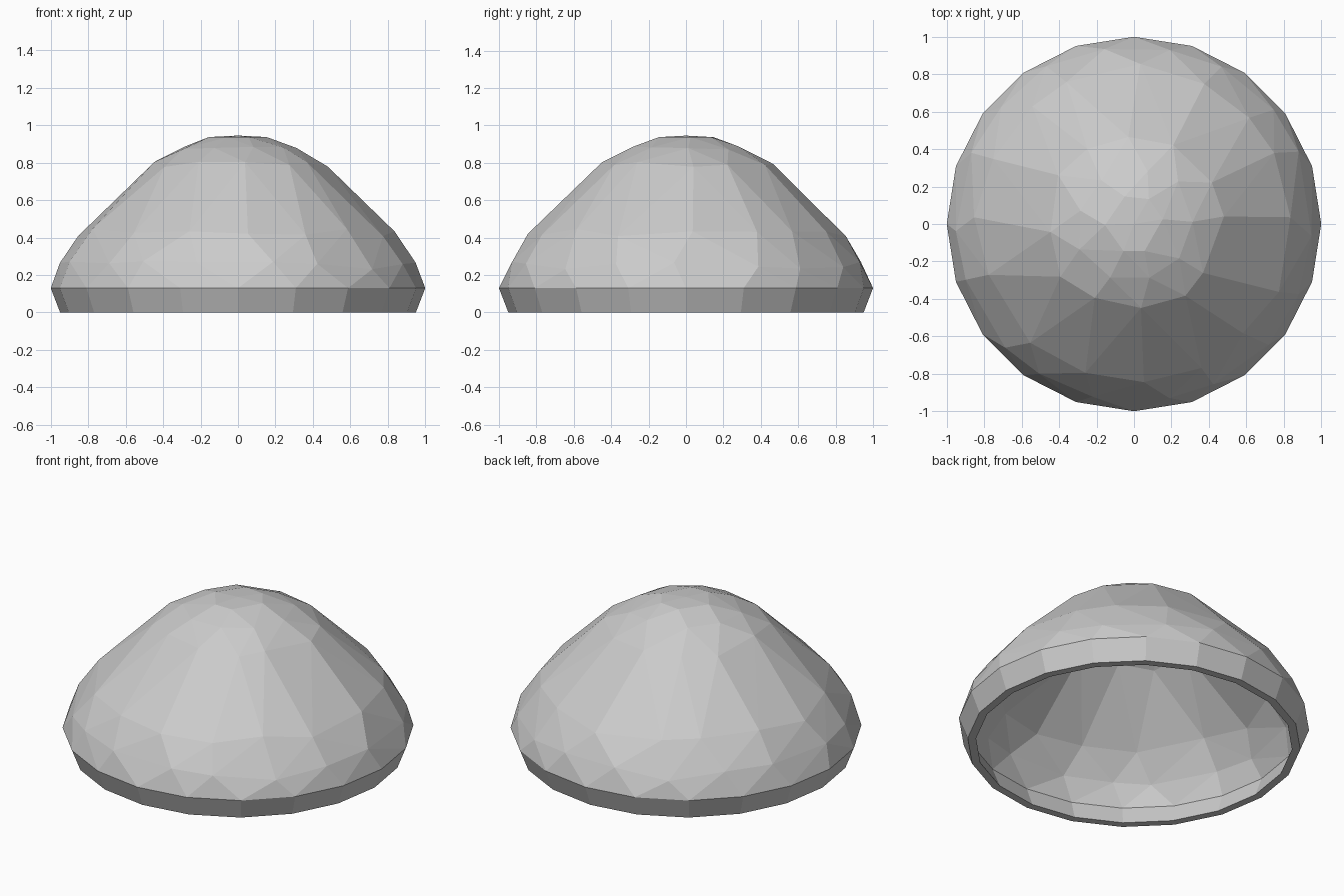
import bpy, bmesh, math, random

if "Cube" in bpy.data.objects:
    bpy.data.objects.remove(bpy.data.objects["Cube"])

random.seed(4)

# Dome profile (radius, height), from rim to crown
PROFILE = [(1.0, 0.13), (0.955, 0.26), (0.84, 0.43), (0.465, 0.795),
           (0.31, 0.88), (0.155, 0.937), (0.0, 0.945)]


def height_at(r):
    for (r0, z0), (r1, z1) in zip(PROFILE, PROFILE[1:]):
        if r1 <= r <= r0:
            t = (r0 - r) / (r0 - r1)
            return z0 + t * (z1 - z0)
    return PROFILE[-1][1]


def ring(bm, radius, count, z=None, jitter=0.0, spread=0.0):
    for i in range(count):
        a = math.tau * (i + random.uniform(-jitter, jitter)) / count
        r = radius + random.uniform(-spread, spread)
        h = height_at(r) if z is None else z
        bm.verts.new((r * math.cos(a), r * math.sin(a), h))


bm = bmesh.new()

# Regular 20-sided rim, irregular facets above
ring(bm, 0.95, 20, z=0.0)
ring(bm, 1.0, 20, z=0.13)
ring(bm, 0.955, 18, jitter=0.2, spread=0.01)
ring(bm, 0.84, 16, jitter=0.2, spread=0.02)
ring(bm, 0.465, 12, jitter=0.2, spread=0.02)
ring(bm, 0.31, 9, jitter=0.2, spread=0.02)
ring(bm, 0.155, 6, jitter=0.2)
bm.verts.new((0, 0, 0.945))
bmesh.ops.convex_hull(bm, input=bm.verts[:])
bmesh.ops.delete(bm, geom=[v for v in bm.verts if not v.link_faces], context='VERTS')

# Open the underside
under = [f for f in bm.faces if all(v.co.z < 1e-4 for v in f.verts)]
bmesh.ops.delete(bm, geom=under, context='FACES')

# Inner shell and flat rim
copy = bmesh.ops.duplicate(bm, geom=bm.verts[:] + bm.edges[:] + bm.faces[:])["geom"]
inner = [g for g in copy if isinstance(g, bmesh.types.BMVert)]
bmesh.ops.scale(bm, vec=(0.95, 0.95, 0.95), verts=inner)
bmesh.ops.reverse_faces(bm, faces=[g for g in copy if isinstance(g, bmesh.types.BMFace)])
bmesh.ops.bridge_loops(bm, edges=[e for e in bm.edges if e.is_boundary])
bmesh.ops.recalc_face_normals(bm, faces=bm.faces[:])

mesh = bpy.data.meshes.new("hollow_dome")
bm.to_mesh(mesh)
bm.free()
dome = bpy.data.objects.new("hollow_dome", mesh)
bpy.context.collection.objects.link(dome)
